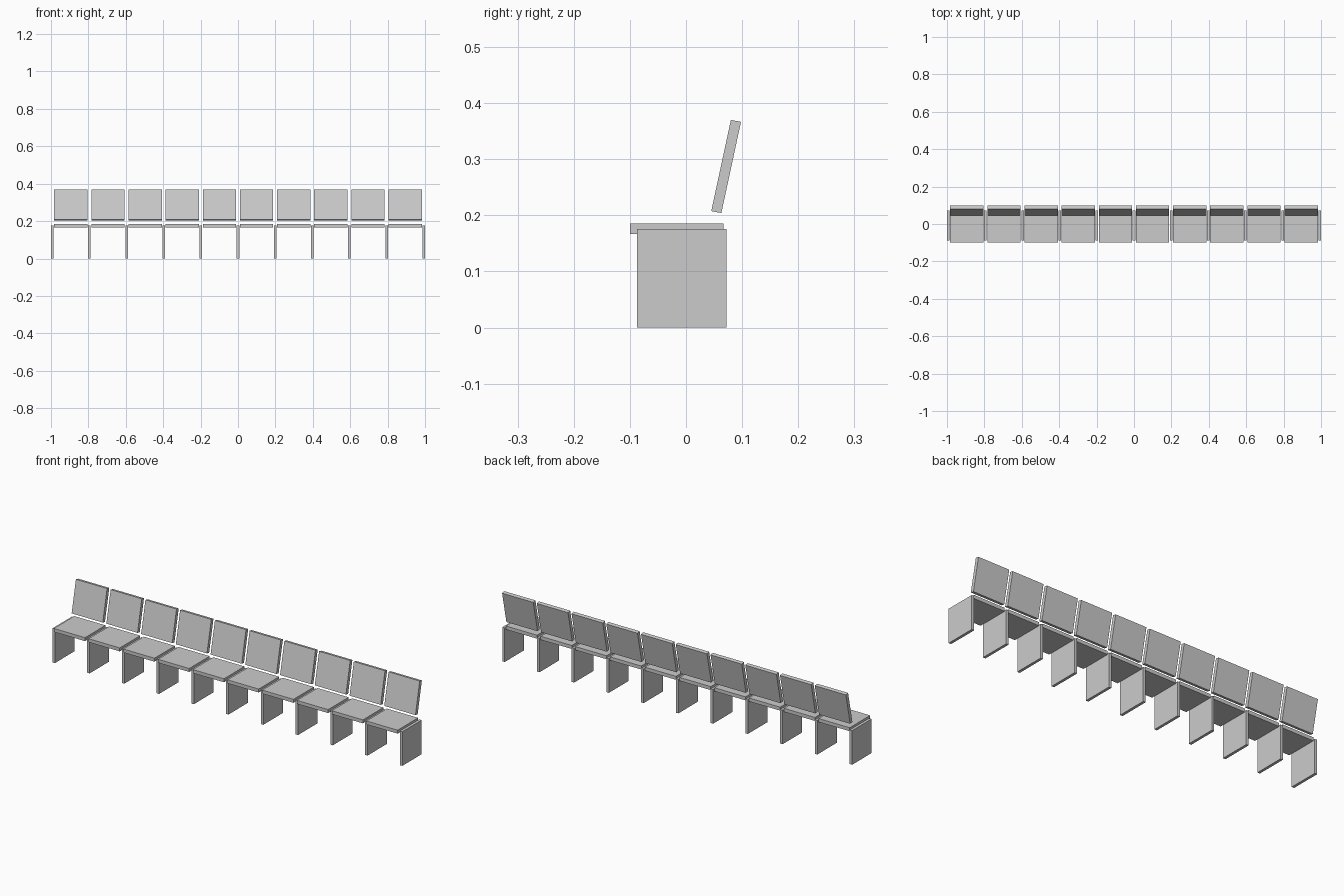
import bpy

if "Cube" in bpy.data.objects:
    bpy.data.objects.remove(bpy.data.objects["Cube"])

PITCH = 0.1986
PANEL_T = 0.014
SEAT_W = 0.178


def extrude_profile(name, profile, x, width):
    """Extrude a (y, z) profile along x, centred on x."""
    n = len(profile)
    verts = [(x + s * width / 2, y, z) for s in (-1, 1) for y, z in profile]
    faces = [tuple(reversed(range(n))), tuple(range(n, 2 * n))]
    faces += [(i, (i + 1) % n, n + (i + 1) % n, n + i) for i in range(n)]
    mesh = bpy.data.meshes.new(name)
    mesh.from_pydata(verts, [], faces)
    obj = bpy.data.objects.new(name, mesh)
    bpy.context.collection.objects.link(obj)
    return obj


panel = [(-0.087, 0), (0.072, 0), (0.072, 0.176), (-0.087, 0.176)]
seat = [(-0.1, 0.167), (0.067, 0.167), (0.067, 0.185), (-0.1, 0.185)]
back = [(0.045, 0.2075), (0.063, 0.204), (0.098, 0.3665), (0.080, 0.370)]

# Upright support panels between and at the ends of the seats
for i in range(11):
    extrude_profile(f"support_panel_{i + 1}", panel, (i - 5) * PITCH, PANEL_T)

# Seat boards and reclined backrests
for i in range(10):
    x = (i - 4.5) * PITCH
    extrude_profile(f"seat_{i + 1}", seat, x, SEAT_W)
    extrude_profile(f"backrest_{i + 1}", back, x, SEAT_W)
